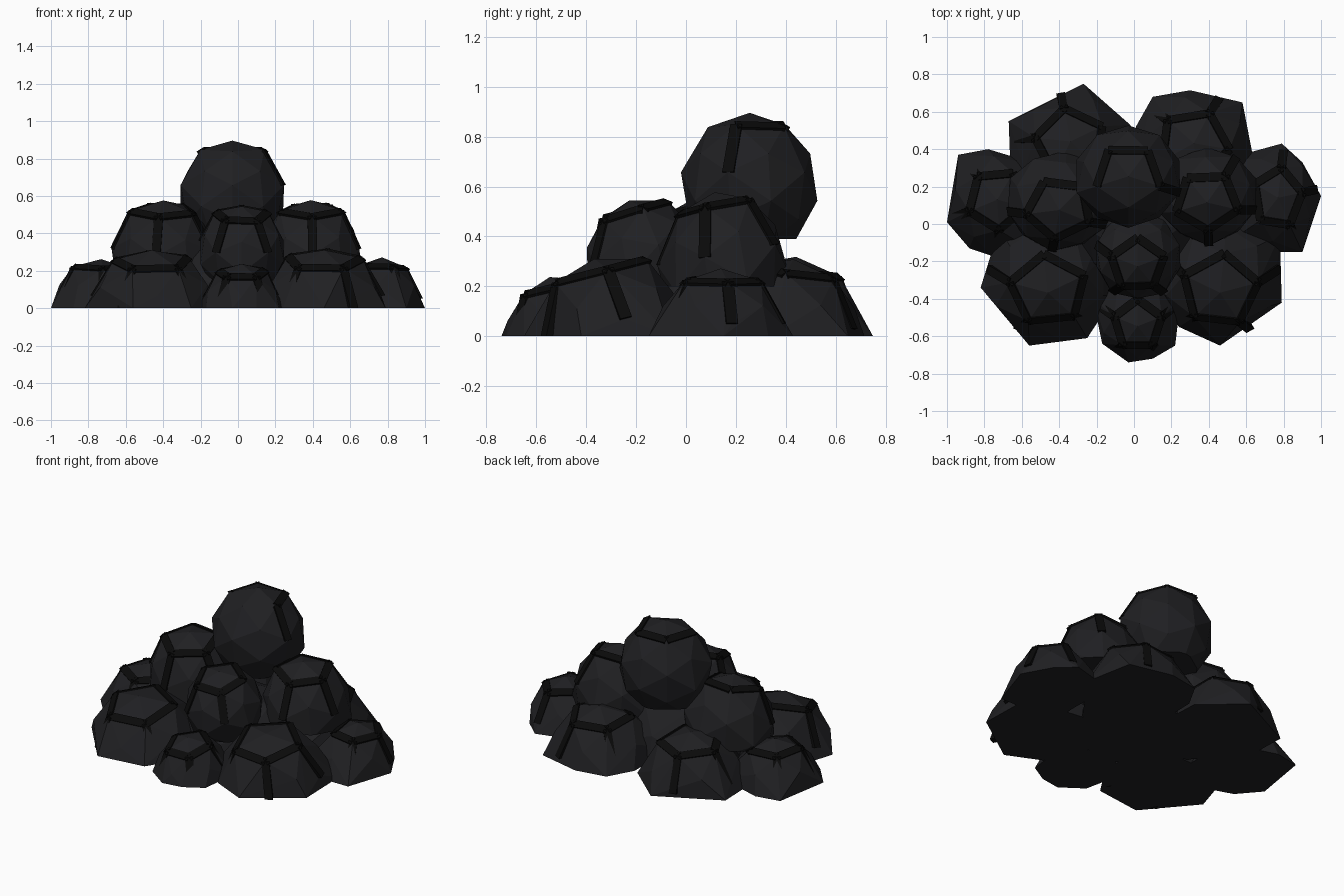
import bpy, bmesh, random
from math import radians, sin, cos
from mathutils import Vector, Euler

if "Cube" in bpy.data.objects:
    bpy.data.objects.remove(bpy.data.objects["Cube"])

random.seed(4)


def material(name, c):
    m = bpy.data.materials.new(name)
    m.diffuse_color = (*c, 1)
    m.use_nodes = True
    m.node_tree.nodes["Principled BSDF"].inputs["Base Color"].default_value = m.diffuse_color
    return m


STONE = material("stone", (0.014, 0.014, 0.016))
DARK = material("dark_ridge", (0.003, 0.003, 0.003))


def direction(polar, phi):
    p, f = radians(polar), radians(phi)
    return Vector((sin(p) * cos(f), sin(p) * sin(f), cos(p)))


def hull(bm, pts):
    vs = [bm.verts.new(p) for p in pts]
    r = bmesh.ops.convex_hull(bm, input=vs)
    junk = {g for g in r["geom_interior"] + r["geom_unused"] if isinstance(g, bmesh.types.BMVert)}
    bmesh.ops.delete(bm, geom=list(junk), context='VERTS')


def finish(bm, name, mat, floor):
    # flat underside
    r = bmesh.ops.bisect_plane(bm, geom=bm.verts[:] + bm.edges[:] + bm.faces[:],
                               plane_co=(0, 0, floor), plane_no=(0, 0, -1), clear_outer=True)
    cut = [e for e in r["geom_cut"] if isinstance(e, bmesh.types.BMEdge)]
    if cut:
        bmesh.ops.holes_fill(bm, edges=cut)
    bmesh.ops.recalc_face_normals(bm, faces=bm.faces[:])
    me = bpy.data.meshes.new(name)
    bm.to_mesh(me)
    bm.free()
    me.materials.append(mat)
    bpy.context.collection.objects.link(bpy.data.objects.new(name, me))


def rock(name, centre, radii, phi, tilt, floor, ring, spokes, foot=(), width=0.048):
    c, rad = Vector(centre), Vector(radii)
    rot = Euler((radians(tilt[0]), radians(tilt[1]), 0)).to_matrix()

    def place(d, k=1.0):
        d = rot @ d
        return c + Vector(a * b for a, b in zip(d, rad)) * k

    # faceted stone: dodecahedron corners plus slightly domed face centres
    low = 0.92 if foot else 1.0
    corner = {(r, i): (direction(p, phi + 72 * i + o), k * random.uniform(0.98, 1.03))
              for r, (p, o, k) in enumerate([(37.4, 0, 1), (79.2, 0, low), (100.8, 36, low), (142.6, 36, 1)])
              for i in range(5)}
    pts = [place(d, k) for d, k in corner.values()]
    pts += [place(direction(p, phi + o + 72 * i), 0.97 * k)
            for p, o, k in ((63.4, 36, 1), (116.6, 0, low)) for i in range(5)]
    pts += [place(direction(p, 0), 0.97) for p in (0, 180)]
    if foot:  # angular outline on the ground replaces the lower half
        pts = [p for p in pts if p.z > 0.03] + [Vector((x, y, 0)) for x, y in foot]
    bm = bmesh.new()
    hull(bm, pts)
    finish(bm, name, STONE, floor)

    # raised ridges around the top facet and down the sides
    pairs = [((0, i), (0, (i + 1) % 5)) for i in ring]
    pairs += [((0, i), (1, i)) for i in spokes]
    if not pairs:
        return
    bm = bmesh.new()
    for a, b in pairs:
        spoke = b[0] == 1
        a, b = place(*corner[a]), place(*corner[b])
        side = (b - a).cross((a + b) / 2 - c).normalized() * width / 2
        low_k = 1.06 if spoke and foot else 1.01
        bar = [c + (p - c) * k + side * s
               for p, top in ((a, 1.01), (b, low_k))
               for k in (0.95, top) for s in (-1, 1)]
        hull(bm, bar)
    finish(bm, name + "_ridges", DARK, floor)


ALL = range(5)
# base layer
rock("front_left_rock", (-0.46, -0.29, 0), (0.35, 0.33, 0.33), 240, (14, 0), 0, ALL, (0, 1, 4),
     [(-0.82, -0.34), (-0.56, -0.65), (-0.25, -0.61), (-0.1, -0.38), (-0.16, 0), (-0.72, -0.02)])
rock("front_right_rock", (0.46, -0.29, 0), (0.34, 0.33, 0.33), 228, (14, 0), 0, ALL, (0, 1, 2, 4),
     [(0.1, -0.35), (0.24, -0.55), (0.46, -0.65), (0.79, -0.42), (0.78, -0.06), (0.2, 0.02)])
rock("front_centre_rock", (0.02, -0.50, 0), (0.22, 0.23, 0.25), 234, (12, 0), 0, ALL, ALL,
     [(-0.22, -0.4), (-0.17, -0.64), (-0.03, -0.74), (0.1, -0.72), (0.22, -0.65), (0.25, -0.4), (0, -0.2)])
rock("left_rock", (-0.74, 0.13, 0), (0.26, 0.27, 0.27), 130, (0, 2), 0, ALL, (0, 1, 2),
     [(-0.94, 0.37), (-0.78, 0.4), (-1, 0.01), (-0.88, -0.13), (-0.76, -0.17), (-0.45, 0.3), (-0.45, -0.2)])
rock("right_rock", (0.77, 0.14, 0), (0.22, 0.27, 0.28), 10, (0, 0), 0, ALL, (0, 1, 4),
     [(0.79, 0.43), (0.9, 0.33), (1, 0.15), (0.9, -0.15), (0.77, -0.15), (0.5, -0.1), (0.5, 0.35)])
rock("back_left_rock", (-0.34, 0.41, 0), (0.32, 0.31, 0.33), 100, (-6, 0), 0, ALL, (0, 1),
     [(-0.67, 0.55), (-0.27, 0.75), (-0.02, 0.53), (0, 0.1), (-0.4, 0.0), (-0.66, 0.28)])
rock("back_right_rock", (0.32, 0.40, 0), (0.32, 0.31, 0.32), 64, (-6, 0), 0, ALL, (0, 1),
     [(0.01, 0.52), (0.1, 0.68), (0.3, 0.715), (0.58, 0.65), (0.64, 0.34), (0.4, 0.0), (0, 0.1)])
# middle layer
rock("middle_left_rock", (-0.40, 0.12, 0.27), (0.29, 0.27, 0.32), 190, (10, 0), 0.20, ALL, (0, 1, 2))
rock("middle_right_rock", (0.39, 0.15, 0.27), (0.28, 0.26, 0.32), 200, (8, 0), 0.20, ALL, (1, 2, 3))
rock("middle_front_rock", (0.02, -0.17, 0.30), (0.24, 0.24, 0.26), 234, (14, 0), 0.14, ALL, (0, 1, 4))
rock("hidden_core_rock", (0, 0.04, 0), (0.42, 0.36, 0.38), 54, (0, 0), 0, (), ())
# top boulder
rock("top_boulder", (-0.03, 0.255, 0.60), (0.29, 0.28, 0.305), 54, (0, 0), 0.39, (0, 1, 4), (4,))
